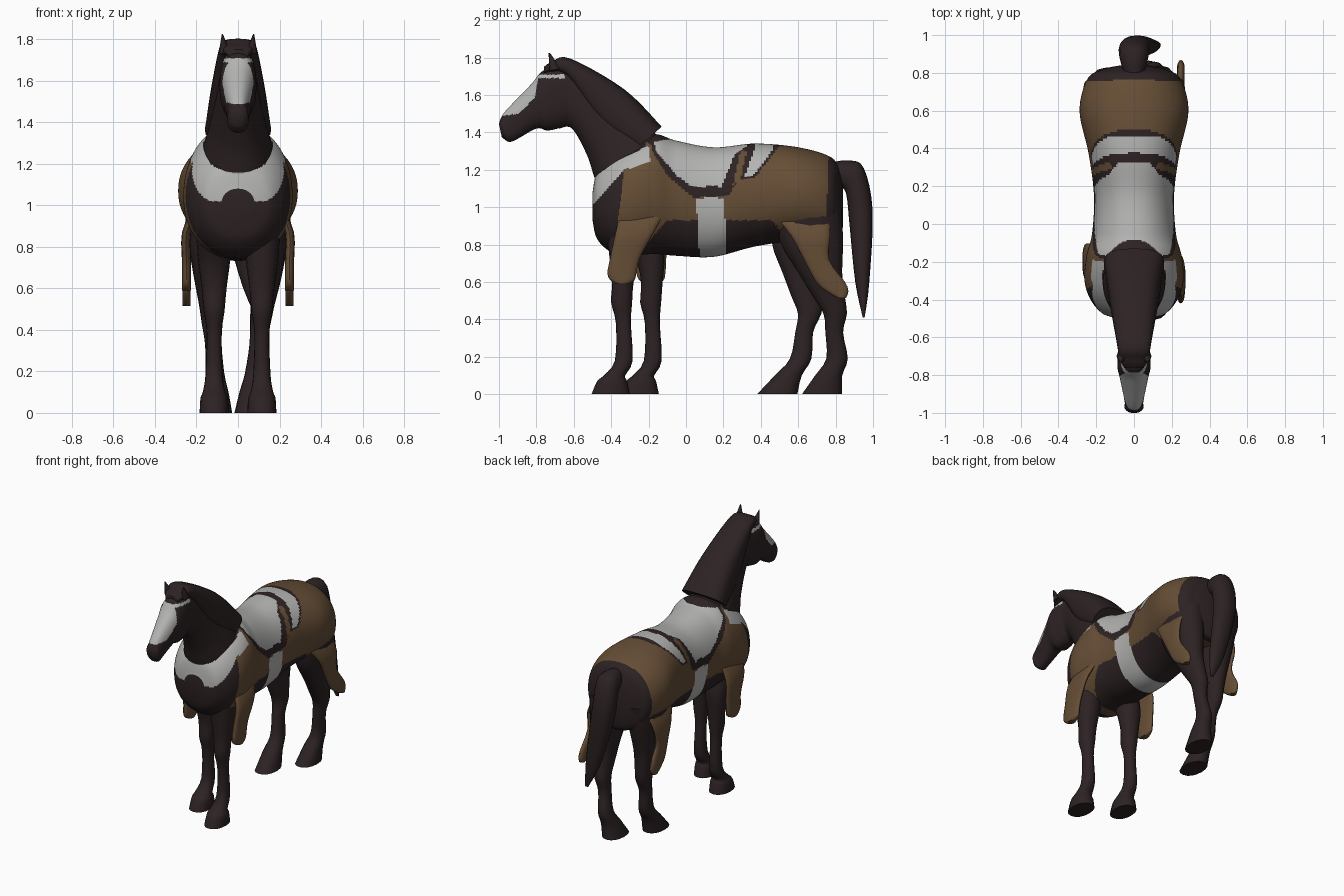
import bpy, bmesh, math


def material(name, rgb):
    m = bpy.data.materials.new(name)
    m.diffuse_color = (*rgb, 1)
    return m


DARK, BROWN, GREY = 0, 1, 2
MATS = [material("dark coat", (0.026, 0.016, 0.017)),
        material("brown cloth", (0.13, 0.075, 0.036)),
        material("pale grey", (0.45, 0.45, 0.445))]

# Tack outlines seen from the side (y, z)
seat = [(-.07, 1.5), (-.08, 1.365), (-.17, 1.35), (-.16, 1.3), (-.05, 1.17), (.03, 1.11),
        (.19, 1.11), (.26, 1.28), (.33, 1.33), (.33, 1.5)]
rear_pad = [(.39, 1.5), (.375, 1.33), (.31, 1.16), (.36, 1.17), (.46, 1.3), (.46, 1.5)]
girth = [(.055, 1.05), (.08, .6), (.22, .6), (.205, 1.05)]
collar = [(-.7, 1.13), (-.52, 1.14), (-.38, 1.24), (-.2, 1.33), (-.19, 1.24), (-.33, 1.2),
          (-.42, 1.1), (-.49, 1.02), (-.7, 1.0)]
strip = [(.25, 1.12), (.29, 1.14), (.325, 1.3), (.29, 1.3)]
straps = [(-.22, 1.5), (-.18, 1.3), (-.1, 1.17), (.04, 1.05), (.23, 1.06), (.28, 1.15),
          (.37, 1.16), (.5, 1.33), (.5, 1.5)]
blanket = [(-.22, 1.36), (-.2, 1.24), (-.33, 1.2), (-.38, .8), (-.3, .7), (-.1, .93),
           (.46, .93), (.63, .7), (.77, .7), (.75, .94), (.77, 1.5), (.4, 1.5), (.1, 1.1)]
blaze = [(-1.1, 1.47), (-.9, 1.5), (-.81, 1.58), (-.785, 1.72), (-1.1, 1.72)]
browband = [(-.79, 1.69), (-.63, 1.69), (-.63, 1.708), (-.79, 1.708)]
# First match wins
TACK = ((GREY, seat), (GREY, rear_pad), (GREY, girth), (GREY, collar), (BROWN, strip),
        (DARK, straps), (BROWN, blanket))
FACE = ((GREY, blaze), (GREY, browband))


def inside(poly, y, z):
    hit = False
    for (y1, z1), (y2, z2) in zip(poly, poly[1:] + poly[:1]):
        if (z1 > z) != (z2 > z) and y < y1 + (z - z1) * (y2 - y1) / (z2 - z1):
            hit = not hit
    return hit


def spline(rows, sub):
    """Smooth in-between rows (Catmull-Rom)."""
    out = []
    for i in range(len(rows) - 1):
        a, b, c, d = (rows[min(max(i + k, 0), len(rows) - 1)] for k in (-1, 0, 1, 2))
        for s in range(sub):
            t = s / sub
            out.append([.5 * (2 * q + (r - p) * t + (2 * p - 5 * q + 4 * r - u) * t * t
                              + (3 * q - p - 3 * r + u) * t ** 3)
                        for p, q, r, u in zip(a, b, c, d)])
    return out + [list(rows[-1])]


def loft(name, rows, segs=16, sub=3, power=.9, color=DARK, regions=()):
    """Rows: (y1, z1, y2, z2, half width, x centre); each is an oval from point 1 to point 2."""
    bm = bmesh.new()
    rings = []
    for y1, z1, y2, z2, w, xc in spline(rows, sub):
        ring = []
        for k in range(segs):
            a = 2 * math.pi * k / segs
            c, s = (math.copysign(abs(v) ** power, v) for v in (math.cos(a), math.sin(a)))
            ring.append(bm.verts.new((xc + w * s, (y1 + y2) / 2 + c * (y1 - y2) / 2,
                                      (z1 + z2) / 2 + c * (z1 - z2) / 2)))
        rings.append(ring)
    for r0, r1 in zip(rings, rings[1:]):
        for k in range(segs):
            n = (k + 1) % segs
            bm.faces.new((r0[k], r0[n], r1[n], r1[k]))
    bm.faces.new(rings[0])
    bm.faces.new(rings[-1])
    bmesh.ops.recalc_face_normals(bm, faces=bm.faces)
    for f in bm.faces:
        p = f.calc_center_median()
        f.material_index = next((m for m, poly in regions if inside(poly, p.y, p.z)), color)
    mesh = bpy.data.meshes.new(name)
    bm.to_mesh(mesh)
    bm.free()
    for m in MATS:
        mesh.materials.append(m)
    ob = bpy.data.objects.new(name, mesh)
    bpy.context.collection.objects.link(ob)
    bpy.ops.object.select_all(action='DESELECT')
    ob.select_set(True)
    bpy.context.view_layer.objects.active = ob
    bpy.ops.object.shade_smooth_by_angle(angle=math.radians(50))


# Trunk: y, top, bottom, half width
trunk = [(-.5, 1.08, .93, .08), (-.475, 1.19, .83, .165), (-.4, 1.28, .76, .23),
         (-.3, 1.34, .74, .262), (-.17, 1.39, .75, .252), (-.05, 1.355, .74, .222),
         (.15, 1.32, .735, .212), (.37, 1.34, .79, .24), (.6, 1.32, .82, .288),
         (.77, 1.27, .8, .245), (.82, 1.2, .82, .16), (.84, 1.1, .9, .07)]
loft("body", [(y, t, y, b, w, 0) for y, t, b, w in trunk], 160, 20, .93, DARK, TACK)

# Neck, head and mane: upper point, lower point, half width
neck = [(-.1, 1.3, -.4, 1.0, .19), (-.17, 1.4, -.475, 1.12, .165),
        (-.3, 1.54, -.53, 1.28, .125), (-.58, 1.76, -.61, 1.42, .085),
        (-.68, 1.76, -.68, 1.42, .08)]
head = [(-.6, 1.75, -.6, 1.45, .075), (-.68, 1.76, -.67, 1.425, .085),
        (-.77, 1.725, -.74, 1.41, .088), (-.83, 1.655, -.8, 1.42, .075),
        (-.96, 1.52, -.91, 1.36, .05), (-.99, 1.475, -.95, 1.35, .05),
        (-1.0, 1.445, -.985, 1.375, .03)]
mane = [(-.76, 1.75, -.76, 1.71, .05), (-.72, 1.775, -.72, 1.72, .075),
        (-.62, 1.795, -.63, 1.69, .092), (-.33, 1.63, -.47, 1.44, .132),
        (-.13, 1.43, -.28, 1.3, .16)]
loft("neck", [(*r, 0) for r in neck], 96, 20, .9, DARK, TACK)
loft("head", [(*r, 0) for r in head], 96, 14, .85, DARK, FACE)
loft("mane", [(*r, 0) for r in mane], 24, 5, .75)


def swing_front(z):
    return .155 * min(1, max(0, (1 - z) / .3))


def swing_hind(z):
    return -.24 * (1 - z)


# Right-side limbs: front y, back y, z, half width; the left side is the same, swung mid-stride
front_leg = [(-.43, -.2, .9, .09), (-.41, -.25, .74, .078), (-.395, -.28, .6, .06),
             (-.4, -.288, .49, .05), (-.375, -.295, .38, .036), (-.38, -.285, .18, .042),
             (-.44, -.325, .1, .055), (-.475, -.315, .07, .066), (-.505, -.3, 0, .07)]
hind_leg = [(.48, .83, 1.0, .12), (.5, .84, .82, .1), (.6, .835, .65, .075),
            (.68, .85, .52, .058), (.735, .86, .43, .05), (.745, .84, .33, .04),
            (.75, .865, .19, .045), (.69, .835, .1, .06), (.62, .835, 0, .072)]
# Hanging blanket flaps: front y, back y, z
front_flap = [(-.345, -.1, 1.0), (-.375, -.17, .87), (-.405, -.245, .73),
              (-.42, -.265, .65), (-.405, -.275, .61), (-.37, -.31, .59)]
hind_flap = [(.46, .76, .97), (.56, .77, .85), (.63, .765, .72), (.695, .85, .6),
             (.75, .868, .55), (.81, .855, .515)]
for side, label in ((1, "right"), (-1, "left")):
    left = side < 0
    foot_x = .1 if left else .055

    def limb(part, rows, swing, x_at, **kw):
        loft(part + label, [(a + left * swing(z), z, b + left * swing(z), z, w, side * x_at(z))
                            for a, b, z, w in rows], **kw)

    limb("front_leg_", front_leg, swing_front, lambda z: .115)
    limb("hind_leg_", hind_leg, swing_hind,
         lambda z: foot_x + (.14 - foot_x) * min(1, z / .7))
    limb("front_flap_", [(*r, .022) for r in front_flap], swing_front,
         lambda z: .248 - .45 * max(0, z - .88), power=.85, color=BROWN)
    limb("hind_flap_", [(*r, .02) for r in hind_flap], swing_hind,
         lambda z: .248 - .45 * max(0, z - .86), power=.85, color=BROWN)
    loft("ear_" + label, [(-.73, 1.73, -.67, 1.74, .028, side * .065),
                          (-.735, 1.825, -.725, 1.822, .003, side * .075)], 8, 2)

# Tail: front and back points per row, tip leaning to the right
loft("tail", [(.78, 1.24, .78, 1.12, .05, 0), (.87, 1.25, .84, 1.1, .07, 0),
              (.95, 1.21, .86, 1.05, .08, 0), (.998, .98, .873, .92, .08, .01),
              (.98, .6, .905, .6, .055, .08), (.955, .41, .945, .41, .012, .13)], 16, 4)
